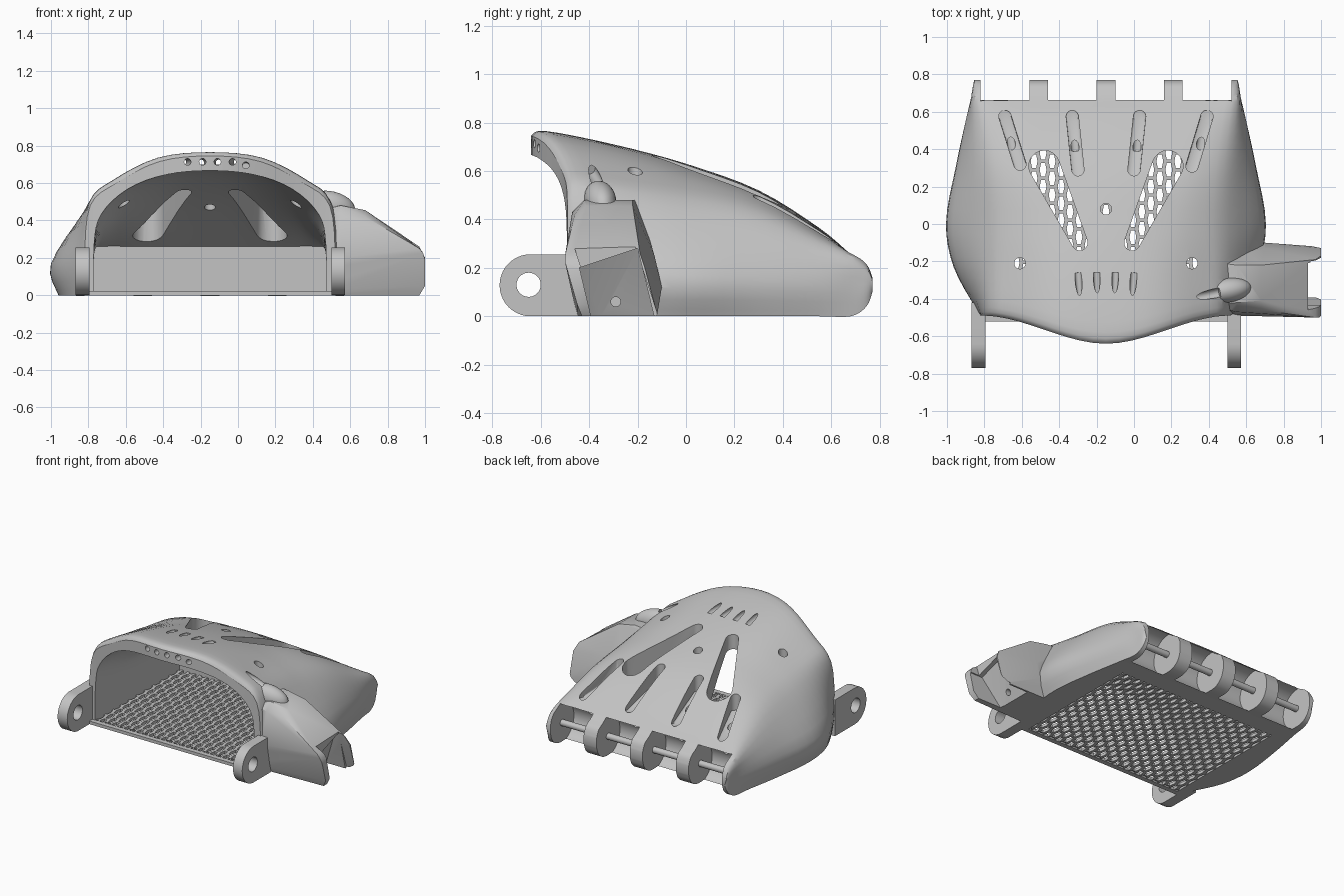
import bpy
import bmesh
from math import cos, sin, pi, radians
from mathutils import Matrix, Vector

cube = bpy.data.objects.get("Cube")
if cube:
    bpy.data.objects.remove(cube)

CX = -0.15  # symmetry plane of the palm
grey = bpy.data.materials.new("light_grey")
grey.use_nodes = True
grey.diffuse_color = (0.55, 0.55, 0.55, 1)
grey.node_tree.nodes["Principled BSDF"].inputs["Base Color"].default_value = grey.diffuse_color


def make(name, bm):
    bmesh.ops.recalc_face_normals(bm, faces=bm.faces)
    mesh = bpy.data.meshes.new(name)
    bm.to_mesh(mesh)
    bm.free()
    mesh.materials.append(grey)
    obj = bpy.data.objects.new(name, mesh)
    bpy.context.collection.objects.link(obj)
    return obj


def spline(pts, steps):
    """Smooth curve through a list of vectors."""
    out = []
    for i in range(len(pts) - 1):
        a, b, c = pts[max(i - 1, 0)], pts[i], pts[i + 1]
        d = pts[min(i + 2, len(pts) - 1)]
        for k in range(steps):
            t = k / steps
            out.append(b + (c - a) * t / 2 + (a * 2 - b * 5 + c * 4 - d) * t * t / 2
                       + (b * 3 - a - c * 3 + d) * t ** 3 / 2)
    return out + [pts[-1].copy()]


def loft(name, stations, bulge):
    """Closed arched body along y; the front edge is swept forward at the middle."""
    rows = []
    for y, half in stations:
        full = [(-o, z) for o, z in half] + [(o, z) for o, z in half[-2::-1]]
        rows.append(spline([Vector((o, y, z)) for o, z in full], 4))
    columns = [spline(list(col), 4) for col in zip(*rows)]
    n, m = len(columns), len(columns[0])
    bm = bmesh.new()

    def place(v):
        s = min(abs(v.x) / 0.66, 1)
        shift = bulge * s * s * (3 - 2 * s) * min(max(-v.y / 0.64, 0), 1)
        return bm.verts.new((v.x + CX, v.y + shift, v.z))

    top = [[place(v) for v in col] for col in columns]
    low = []
    for i in range(n):
        k = min(i, n - 1 - i)
        if k == 0:
            low.append(top[i])
            continue
        line = []
        for j in range(m):
            base = columns[0][j]
            x = min(abs(columns[i][j].x), abs(base.x) * (1 - .005 * k))
            line.append(place(Vector((x if i > n // 2 else -x, base.y, base.z))))
        low.append(line)

    def quad(*vs):
        vs = list(dict.fromkeys(vs))
        if len(vs) > 2:
            bm.faces.new(vs)

    for i in range(n - 1):
        for j in range(m - 1):
            for g in (top, low):
                quad(g[i][j], g[i + 1][j], g[i + 1][j + 1], g[i][j + 1])
        for j in (0, m - 1):
            quad(top[i][j], top[i + 1][j], low[i + 1][j], low[i][j])
    return make(name, bm)


def hull(name, pts):
    bm = bmesh.new()
    vs = [bm.verts.new(p) for p in pts]
    res = bmesh.ops.convex_hull(bm, input=vs)
    inner = [e for e in res["geom_interior"] if isinstance(e, bmesh.types.BMVert)]
    bmesh.ops.delete(bm, geom=inner, context="VERTS")
    bmesh.ops.dissolve_limit(bm, angle_limit=0.01, verts=bm.verts, edges=bm.edges)
    return make(name, bm)


def rod(p, q, r, name="rod", seg=24):
    p, q = Vector(p), Vector(q)
    turn = (q - p).to_track_quat("Z", "Y").to_matrix().to_4x4()
    bm = bmesh.new()
    bmesh.ops.create_cone(bm, cap_ends=True, segments=seg, radius1=r, radius2=r,
                          depth=(q - p).length, matrix=Matrix.Translation((p + q) / 2) @ turn)
    return make(name, bm)


def box(center, size, tilt=0, name="box"):
    bm = bmesh.new()
    bmesh.ops.create_cube(bm, size=1, matrix=Matrix.Translation(center)
                          @ Matrix.Rotation(tilt, 4, "X") @ Matrix.Diagonal((*size, 1)))
    return make(name, bm)


def slot(a, b, ra, rb, za, zb):
    """Rounded tapered slot cutter with floor heights za and zb."""
    pts = []
    for (x, y), r, z in ((a, ra, za), (b, rb, zb)):
        for k in range(20):
            t = 2 * pi * k / 20
            pts += [(x + r * cos(t), y + r * sin(t), h) for h in (z, 1)]
    return hull("slot", pts)


def combine(obj, other, op="DIFFERENCE"):
    mod = obj.modifiers.new("join", "BOOLEAN")
    mod.operation, mod.solver, mod.object = op, "EXACT", other
    bpy.context.view_layer.objects.active = obj
    bpy.ops.object.modifier_apply(modifier=mod.name)
    bpy.data.objects.remove(other)


# Outer palm body
palm = loft("palm_shell", [
    (-0.64, [(.66, 0), (.67, .2), (.64, .48), (.5, .6), (.27, .715), (0, .745)]),
    (-0.58, [(.68, 0), (.7, .2), (.645, .5), (.52, .615), (.28, .735), (0, .765)]),
    (-0.3, [(.78, 0), (.81, .18), (.66, .47), (.5, .585), (.27, .685), (0, .71)]),
    (0, [(.81, 0), (.85, .17), (.66, .44), (.48, .55), (.26, .61), (0, .63)]),
    (0.3, [(.775, 0), (.8, .16), (.67, .39), (.5, .48), (.28, .51), (0, .52)]),
    (0.55, [(.73, 0), (.75, .14), (.69, .3), (.53, .35), (.28, .36), (0, .365)]),
    (0.68, [(.71, 0), (.72, .13), (.7, .25), (.55, .257), (.28, .257), (0, .257)]),
    (0.745, [(.7, .04), (.71, .13), (.69, .21), (.55, .215), (.28, .215), (0, .215)]),
    (0.77, [(.69, .1), (.7, .13), (.69, .155), (.55, .16), (.28, .16), (0, .16)]),
], 0.15)
bpy.context.view_layer.update()


def height(x, y):
    hit, loc, _, _ = palm.ray_cast((x, y, 2), (0, 0, -1))
    return loc.z if hit else 0.3


# Finger cable grooves, measured on the plain body
grooves = [((-.69, .575), (-.61, .32)), ((-.33, .575), (-.3, .29)),
           ((.03, .575), (0, .29)), ((.39, .575), (.31, .31))]
cutters = [slot(a, b, .033, .033, height(*a) - .03, height(*b) - .1) for a, b in grooves]

# Thumb mount with two tilted prongs and a sloping recess
thumb = hull("thumb_mount", [
    (.4, -.45, 0), (.4, -.12, 0), (.4, -.44, .44), (.4, -.2, .48),
    (.55, -.49, .2), (.55, -.47, .43), (.55, -.42, .48), (.55, -.22, .48),
    (.68, -.46, .42), (.68, -.41, .455), (.68, -.22, .455),
    (.7, -.1, .12), (.7, -.12, 0), (.7, -.13, .25),
    (.97, -.43, 0), (1, -.45, .05), (1, -.49, .19), (.97, -.5, .25), (.99, -.5, .225),
    (.97, -.12, 0), (1, -.13, .05), (1, -.17, .2), (.97, -.19, .26)])
combine(thumb, hull("recess", [(x, y, z) for x0, y, z in (
    (.9, -.44, .2), (.9, -.2, .28), (.76, -.38, -.05), (.76, -.12, -.05)) for x in (x0, 1.1)]))
combine(thumb, box((1.03, -.32, .24), (.2, .24, .8), radians(18)))
combine(thumb, rod((.7, -.29, .06), (.9, -.29, .06), .02))
combine(palm, thumb, "UNION")

# Rounded cable cover above the thumb
bm = bmesh.new()
bmesh.ops.create_uvsphere(bm, u_segments=24, v_segments=16, radius=1,
                          matrix=Matrix.Translation((.5, -.355, .48)) @ Matrix.Rotation(.25, 4, "Y")
                          @ Matrix.Rotation(.15, 4, "Z") @ Matrix.Diagonal((.13, .065, .075, 1)))
combine(palm, make("cable_cover", bm), "UNION")

# Hollow for the hand
combine(palm, loft("hollow", [
    (-0.85, [(.62, -.1), (.62, .26), (.58, .44), (.44, .57), (.23, .64), (0, .66)]),
    (-0.45, [(.62, -.1), (.62, .26), (.58, .43), (.44, .56), (.23, .635), (0, .655)]),
    (0, [(.62, -.1), (.62, .25), (.54, .37), (.42, .44), (.22, .5), (0, .51)]),
    (0.45, [(.62, -.1), (.62, .22), (.57, .26), (.4, .26), (.2, .26), (0, .26)]),
], 0))

# V-shaped vents and round holes
for s in (-1, 1):
    cutters.append(slot((CX + s * .33, .31), (CX + s * .14, -.1), .083, .042, .2, .2))
for x, y in ((-.61, -.21), (.31, -.21), (CX, .08)):
    cutters.append(rod((x, y, .3), (x, y, .9), .03))

# Knuckle notches with cable passages
for i, (a, b) in enumerate(grooves):
    x = -.69 + i * .36
    cutters.append(rod((x - .13, .65, .13), (x + .13, .65, .13), .142, seg=40))
    cutters.append(rod((x, .6, .1), ((a[0] + b[0]) / 2, .4, .38), .022, seg=16))

# Cable holes through the front rim and over the thumb
for i in range(4):
    cutters.append(rod((-.262 + i * .075, -.72, .715), (-.3 + i * .1, -.26, .705), .018, seg=16))
cutters.append(rod((.042, -.72, .7), (.042, -.5, .69), .018, seg=16))
cutters.append(rod((.3, -.4, .61), (.46, -.365, .555), .025))
for c in cutters:
    combine(palm, c)

# Hinge pin running through the knuckles
pin = rod((-.84, .64, .13), (.54, .64, .13), .022, "knuckle_pin")


# Wrist hinge tabs
def wrist_tab(name, x0, x1):
    pts = []
    for x in (x0, x1):
        pts += [(x, -.42, 0), (x, -.42, .256)]
        pts += [(x, -.642 - .128 * sin(k * pi / 20), .128 + .128 * cos(k * pi / 20))
                for k in range(21)]
    tab = hull(name, pts)
    combine(tab, rod((x0 - .1, -.65, .13), (x1 + .1, -.65, .13), .05, seg=32))
    return tab


tabs = [wrist_tab("right_wrist_tab", -.87, -.795), wrist_tab("left_wrist_tab", .5, .572)]

# Palm floor lattice of staggered long holes
bm = bmesh.new()
hexagon = [(.018, .045), (.03, 0), (.018, -.045), (-.018, -.045), (-.03, 0), (-.018, .045)]
for i in range(-13, 14):
    for j in range(11):
        cx, cy = CX + i * .048, -.475 + j * .09 + (i % 2) * .045
        ring = [[bm.verts.new((cx + x * fx, cy + y * fy, z)) for x, y in hexagon]
                for fx, fy, z in ((1, 1, .002), (.6, .8, .002), (.6, .8, .022), (1, 1, .022))]
        for a, b in zip(ring, ring[1:]):
            for k in range(6):
                bm.faces.new((a[k], a[k - 1], b[k - 1], b[k]))
bmesh.ops.remove_doubles(bm, verts=bm.verts, dist=0.0005)
make("floor_lattice", bm)
box((CX, -.505, .011), (1.3, .035, .022), name="floor_front_strip")

# Soft shading with crisp edges
for obj in [palm, pin] + tabs:
    bpy.ops.object.select_all(action="DESELECT")
    obj.select_set(True)
    bpy.context.view_layer.objects.active = obj
    bpy.ops.object.shade_smooth_by_angle(angle=radians(32))
